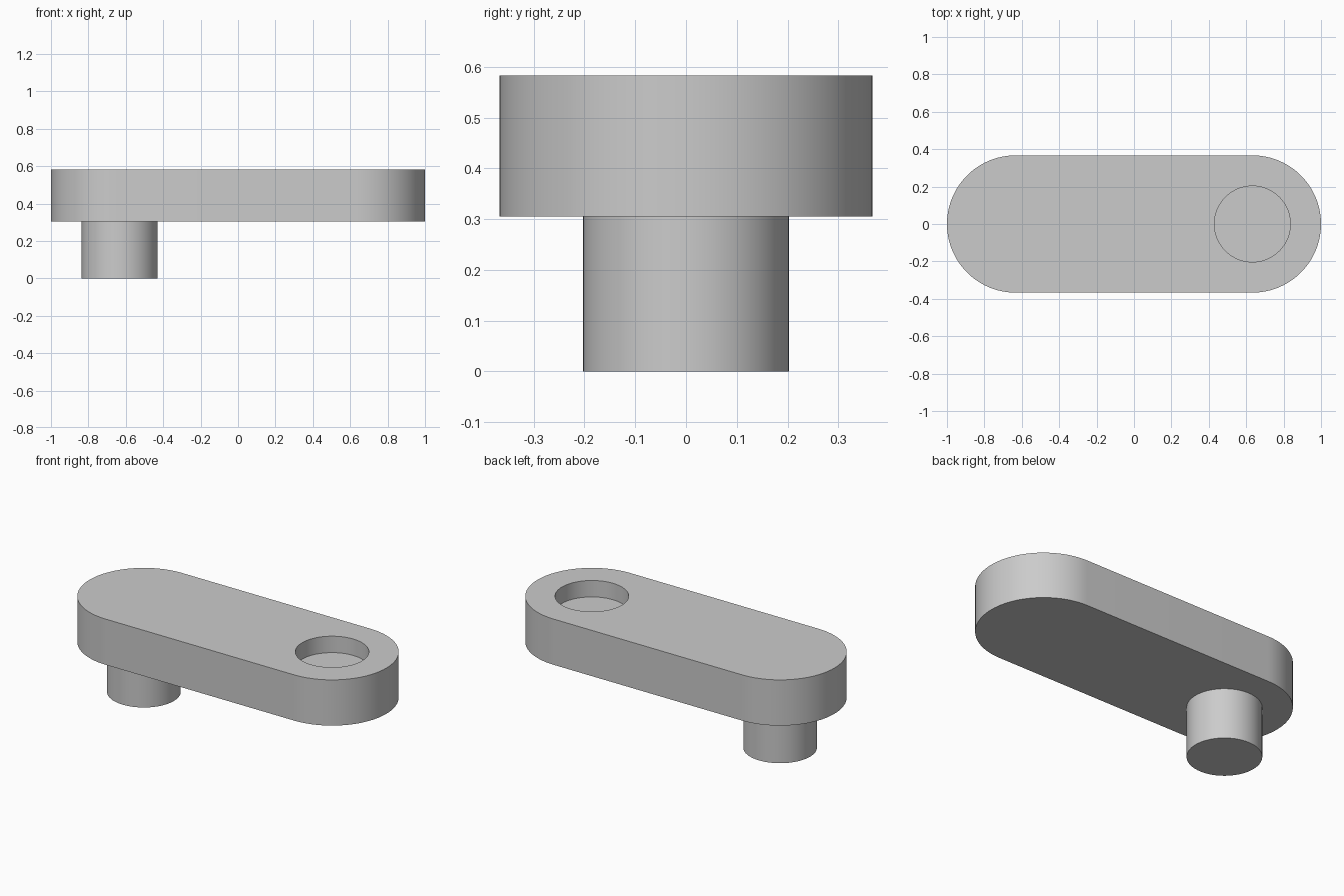
import bpy, bmesh
from math import pi, sin, cos, radians

cube = bpy.data.objects.get("Cube")
if cube:
    bpy.data.objects.remove(cube, do_unlink=True)

END_X = 0.633       # centre of each rounded end
END_R = 0.367       # radius of each rounded end
PEG_R = 0.203
PLATE_Z, TOP_Z = 0.305, 0.583
RECESS_DEPTH = 0.1

grey = bpy.data.materials.new("light_grey")
grey.use_nodes = True
colour = (0.6, 0.6, 0.6, 1)
grey.diffuse_color = colour
grey.node_tree.nodes["Principled BSDF"].inputs["Base Color"].default_value = colour


def arc(cx, radius, start, sweep, steps):
    """Points along an arc centred on (cx, 0)."""
    angles = [start + sweep * i / steps for i in range(steps + 1)]
    return [(cx + radius * cos(a), radius * sin(a)) for a in angles]


def prism(name, outline, z0, z1):
    """Closed solid made by raising a flat outline from z0 to z1."""
    bm = bmesh.new()
    base = bm.faces.new([bm.verts.new((x, y, z0)) for x, y in outline])
    raised = bmesh.ops.extrude_face_region(bm, geom=[base], use_keep_orig=True)
    verts = [g for g in raised["geom"] if isinstance(g, bmesh.types.BMVert)]
    bmesh.ops.translate(bm, verts=verts, vec=(0, 0, z1 - z0))
    bmesh.ops.recalc_face_normals(bm, faces=bm.faces[:])
    mesh = bpy.data.meshes.new(name)
    bm.to_mesh(mesh)
    bm.free()
    mesh.materials.append(grey)
    obj = bpy.data.objects.new(name, mesh)
    bpy.context.collection.objects.link(obj)
    return obj


def circle(cx):
    return arc(cx, PEG_R, 0, 2 * pi, 64)[:-1]


# Link plate with two rounded ends
capsule = arc(END_X, END_R, -pi / 2, pi, 48) + arc(-END_X, END_R, pi / 2, pi, 48)
plate = prism("link_plate", capsule, PLATE_Z, TOP_Z)

# Round blind recess in the left end
cutter = prism("recess_cutter", circle(END_X), TOP_Z - RECESS_DEPTH, TOP_Z + 0.1)
cutter.hide_render = True
cut = plate.modifiers.new("recess", "BOOLEAN")
cut.operation = "DIFFERENCE"
cut.solver = "EXACT"
cut.object = cutter
bpy.ops.object.select_all(action="DESELECT")
plate.select_set(True)
bpy.context.view_layer.objects.active = plate
bpy.ops.object.modifier_apply(modifier="recess")
bpy.data.objects.remove(cutter, do_unlink=True)

# Peg under the right end
peg = prism("peg", circle(-END_X), 0, PLATE_Z + 0.01)

# Smooth round walls, crisp rims
peg.select_set(True)
plate.select_set(True)
bpy.ops.object.shade_smooth_by_angle(angle=radians(30))
